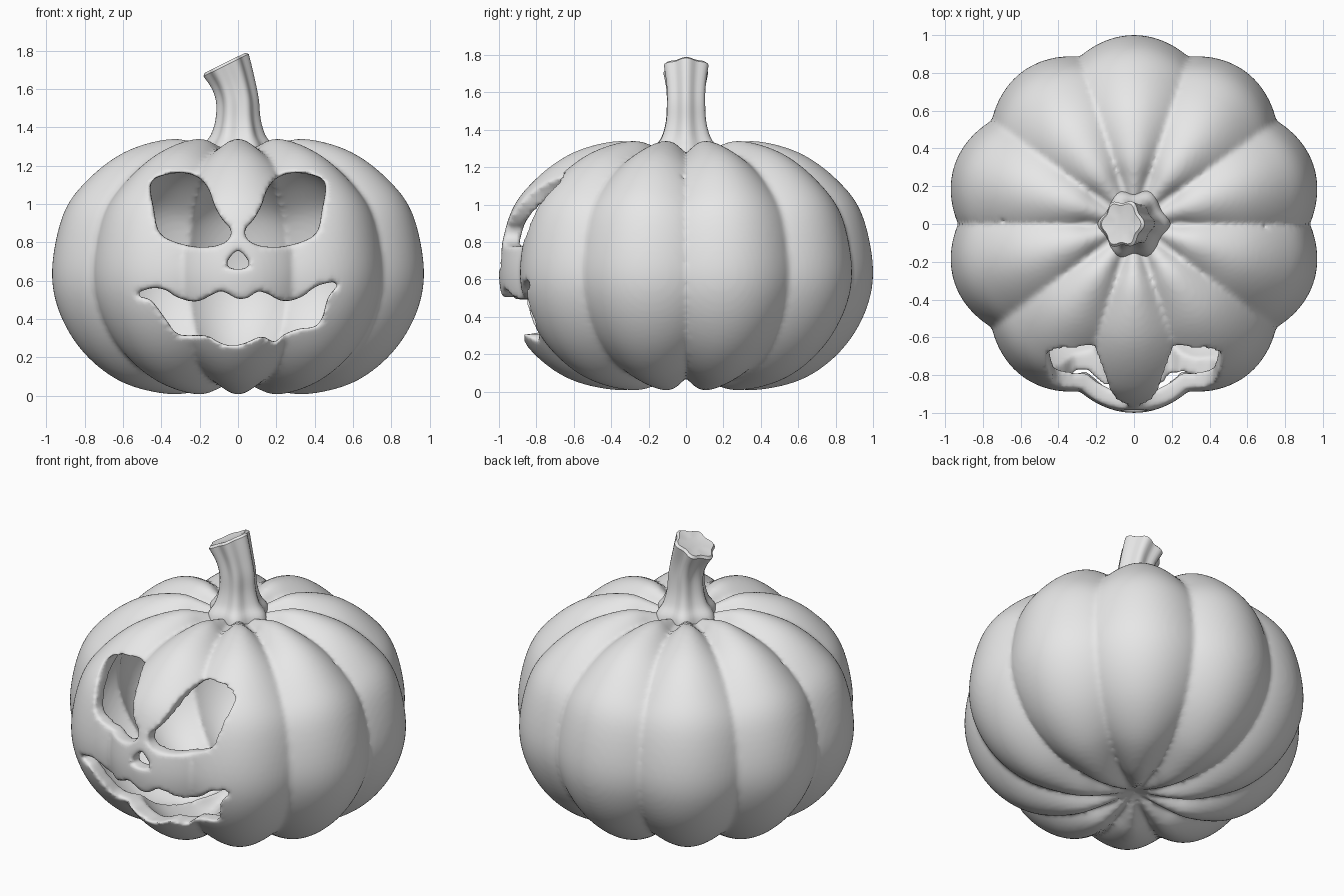
import bpy, bmesh, math
from mathutils import Vector

cube = bpy.data.objects.get("Cube")
if cube:
    bpy.data.objects.remove(cube, do_unlink=True)

# One plain clay colour for everything
clay = bpy.data.materials.new("clay_grey")
clay.use_nodes = True
clay.diffuse_color = (0.8, 0.8, 0.8, 1)
clay.node_tree.nodes["Principled BSDF"].inputs["Base Color"].default_value = (0.8, 0.8, 0.8, 1)


def spline(points, steps, closed=False):
    """Smooth curve through the given points (tuples of any length)."""
    n = len(points)
    pick = (lambda i: points[i % n]) if closed else (lambda i: points[max(0, min(n - 1, i))])
    out = []
    for i in range(n if closed else n - 1):
        a, b, c, d = (pick(i + k) for k in (-1, 0, 1, 2))
        for s in range(steps):
            t = s / steps
            out.append(tuple(0.5 * (2 * q + (r - p) * t + (2 * p - 5 * q + 4 * r - u) * t * t
                                    + (3 * q - p - 3 * r + u) * t ** 3)
                             for p, q, r, u in zip(a, b, c, d)))
    if not closed:
        out.append(tuple(points[-1]))
    return out


def make_object(name, bm):
    mesh = bpy.data.meshes.new(name)
    bm.to_mesh(mesh)
    bm.free()
    mesh.materials.append(clay)
    obj = bpy.data.objects.new(name, mesh)
    bpy.context.collection.objects.link(obj)
    return obj


def skin(bm, rings, flip=False):
    """Join successive closed rings of vertices with quads."""
    for low, high in zip(rings, rings[1:]):
        n = len(low)
        for i in range(n):
            quad = [low[i], low[(i + 1) % n], high[(i + 1) % n], high[i]]
            bm.faces.new(quad[::-1] if flip else quad)


# Lobe profile from the bottom dimple to the top dimple (radius, height)
PROFILE = spline([(0, .1), (.2, .03), (.38, .008), (.63, .07), (.83, .22), (.96, .43), (1, .66),
                  (.94, .95), (.81, 1.13), (.61, 1.275), (.37, 1.34), (.2, 1.31), (0, 1.24)], 6)
LOBES, SEGMENTS, GROOVE, WALL = 10, 200, .07, .09


def add_shell(bm, inset, flip):
    rings = []
    last = len(PROFILE) - 1
    for k, (r, z) in enumerate(PROFILE):
        r0, z0 = PROFILE[max(k - 1, 0)]
        r1, z1 = PROFILE[min(k + 1, last)]
        inward = Vector((z0 - z1, r1 - r0)).normalized()
        ring = []
        for i in range(SEGMENTS):
            a = math.tau * i / SEGMENTS
            dent = GROOVE * min(1, r / .25) * (1 - abs(math.sin(a * LOBES / 2)) ** .9)
            radius = 0 if k in (0, last) else max(0, r + inward.x * (inset + dent))
            ring.append(bm.verts.new((radius * math.cos(a), radius * math.sin(a),
                                      z + inward.y * (inset + dent))))
        rings.append(ring)
    skin(bm, rings, flip)


# Hollow ribbed body
bm = bmesh.new()
add_shell(bm, 0, False)
add_shell(bm, WALL, True)
bmesh.ops.remove_doubles(bm, verts=bm.verts, dist=1e-5)
body = make_object("pumpkin_body", bm)

# Face outlines (x, z)
eye = [(-.457, 1.095), (-.42, 1.14), (-.3, 1.163), (-.21, 1.14), (-.155, 1.08), (-.12, .985),
       (-.075, .91), (-.037, .87), (-.045, .82), (-.105, .785), (-.22, .777), (-.35, .81),
       (-.415, .86), (-.437, .965)]
nose = [(0, .76), (.04, .725), (.063, .68), (.04, .663), (-.04, .663), (-.063, .68), (-.04, .725)]
mouth = [(-.58, .52), (-.46, .56), (-.38, .553), (-.33, .52), (-.26, .495), (-.2, .495),
         (-.13, .53), (-.08, .545), (0, .505), (.06, .515), (.1, .545), (.16, .53), (.21, .5),
         (.27, .495), (.34, .52), (.39, .56), (.45, .585), (.53, .59), (.47, .515), (.44, .41),
         (.4, .36), (.32, .35), (.24, .32), (.19, .28), (.125, .31), (.05, .28), (-.03, .26),
         (-.1, .28), (-.17, .315), (-.31, .32), (-.37, .39), (-.45, .495), (-.51, .515)]

# Cutter: every outline pushed back through the front wall
bm = bmesh.new()
for outline in (eye, [(-x, z) for x, z in eye], nose, mouth):
    face = bm.faces.new([bm.verts.new((x, -1.3, z)) for x, z in spline(outline, 4, True)])
    extruded = bmesh.ops.extrude_face_region(bm, geom=[face])
    moved = [v for v in extruded["geom"] if isinstance(v, bmesh.types.BMVert)]
    bmesh.ops.translate(bm, verts=moved, vec=(0, .85, 0))
bmesh.ops.recalc_face_normals(bm, faces=bm.faces)
cutter = make_object("face_cutter", bm)
cutter.hide_render = True

# Carve, then soften the cut edges
carve = body.modifiers.new("carve", "BOOLEAN")
carve.operation, carve.solver, carve.object = "DIFFERENCE", "EXACT", cutter
remesh = body.modifiers.new("even_mesh", "REMESH")
remesh.mode, remesh.voxel_size, remesh.use_smooth_shade = "VOXEL", .016, True
soften = body.modifiers.new("soften", "SMOOTH")
soften.factor, soften.iterations = .5, 4

bpy.context.view_layer.update()
carved = bpy.data.meshes.new_from_object(body.evaluated_get(bpy.context.evaluated_depsgraph_get()))
body.modifiers.clear()
body.data = carved
carved.materials.clear()
carved.materials.append(clay)
for poly in carved.polygons:
    poly.material_index = 0
    poly.use_smooth = True
bpy.data.objects.remove(cutter, do_unlink=True)

# Ridged stem leaning over at the top (centre x, height, radius, tilt)
stem_rings = spline([(0, 1.22, .18, 0), (0, 1.3, .165, 0), (0, 1.36, .128, 0), (0, 1.44, .106, .03),
                     (-.003, 1.54, .1, .1), (-.025, 1.63, .103, .25), (-.062, 1.725, .118, .46)], 4)
stem_rings += [(-.068, 1.737, .105, .46), (-.06, 1.732, .055, .46)]
bm = bmesh.new()
rings = []
for cx, cz, radius, tilt in stem_rings:
    ring = []
    for i in range(48):
        a = math.tau * i / 48
        r = radius * (1 + .09 * math.cos(6 * a) + .03 * math.sin(2 * a + 1))
        x = r * math.cos(a)
        ring.append(bm.verts.new((cx + x * math.cos(tilt), r * math.sin(a) * 1.05,
                                  cz + x * math.sin(tilt))))
    rings.append(ring)
skin(bm, rings)
bm.faces.new(rings[0][::-1])
bm.faces.new(rings[-1])
stem = make_object("stem", bm)
bpy.ops.object.select_all(action="DESELECT")
stem.select_set(True)
bpy.context.view_layer.objects.active = stem
bpy.ops.object.shade_smooth_by_angle(angle=math.radians(35))
